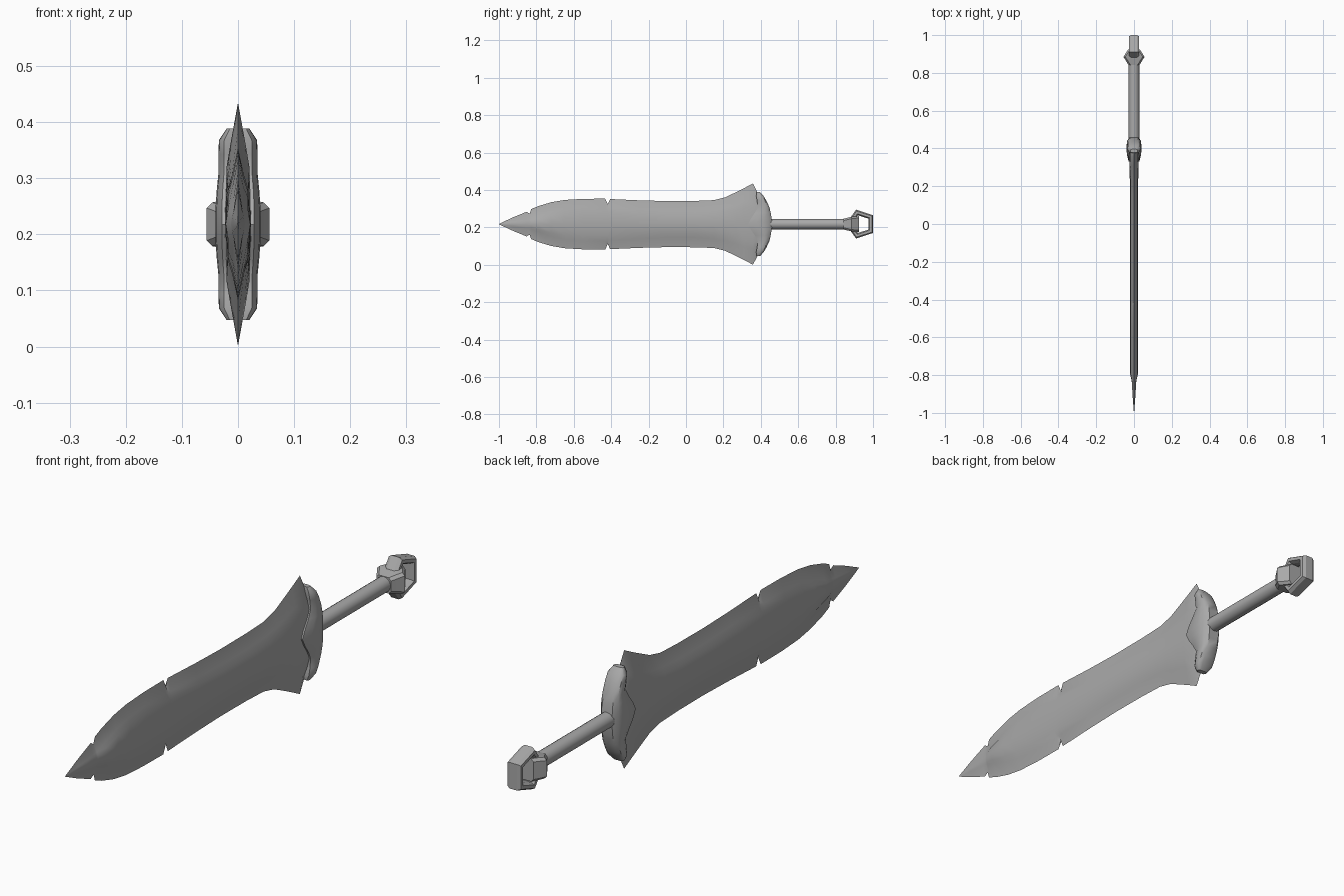
import bpy, bmesh, math

old = bpy.data.objects.get("Cube")
if old:
    bpy.data.objects.remove(old)

CZ = 0.218  # height of the sword's long axis

steel = bpy.data.materials.new("grey steel")
steel.use_nodes = True
GREY = (0.4, 0.4, 0.4, 1)
steel.diffuse_color = GREY
steel.node_tree.nodes["Principled BSDF"].inputs["Base Color"].default_value = GREY


def loft(name, sections, closed=False, angle=30):
    """Skin a list of equal-length point rings; z is relative to the axis."""
    bm = bmesh.new()
    rings = [[bm.verts.new((x, y, z + CZ)) for x, y, z in s] for s in sections]
    n = len(rings[0])
    pairs = list(zip(rings, rings[1:]))
    if closed:
        pairs.append((rings[-1], rings[0]))
    else:
        bm.faces.new(rings[0])
        bm.faces.new(rings[-1])
    for a, b in pairs:
        for i in range(n):
            j = (i + 1) % n
            bm.faces.new((a[i], a[j], b[j], b[i]))
    bmesh.ops.remove_doubles(bm, verts=bm.verts, dist=0.0002)
    bmesh.ops.recalc_face_normals(bm, faces=bm.faces)
    me = bpy.data.meshes.new(name)
    bm.to_mesh(me)
    bm.free()
    me.materials.append(steel)
    ob = bpy.data.objects.new(name, me)
    bpy.context.collection.objects.link(ob)
    bpy.ops.object.select_all(action='DESELECT')
    ob.select_set(True)
    bpy.context.view_layer.objects.active = ob
    bpy.ops.object.shade_smooth_by_angle(angle=math.radians(angle))
    return ob


# Blade: y, edge half height, core half height, thickness at core rim, at ridge
stations = [
    (-1.0, 0.001, 0.0005, 0.0004, 0.0006),
    (-0.93, 0.034, 0.012, 0.004, 0.006),
    (-0.852, 0.066, 0.022, 0.008, 0.011),
    (-0.836, 0.056, 0.024, 0.008, 0.012),
    (-0.828, 0.080, 0.026, 0.008, 0.013),
    (-0.79, 0.096, 0.040, 0.009, 0.022),
    (-0.72, 0.117, 0.066, 0.010, 0.022),
    (-0.65, 0.129, 0.082, 0.010, 0.022),
    (-0.55, 0.135, 0.090, 0.010, 0.022),
    (-0.432, 0.136, 0.090, 0.010, 0.022),
    (-0.418, 0.106, 0.088, 0.010, 0.022),
    (-0.406, 0.134, 0.088, 0.010, 0.022),
    (-0.25, 0.127, 0.078, 0.010, 0.022),
    (-0.10, 0.123, 0.072, 0.010, 0.022),
    (0.05, 0.124, 0.072, 0.010, 0.022),
    (0.15, 0.128, 0.078, 0.010, 0.022),
    (0.21, 0.143, 0.088, 0.011, 0.022),
    (0.27, 0.172, 0.105, 0.012, 0.023),
    (0.31, 0.192, 0.120, 0.013, 0.023),
    (0.358, 0.217, 0.140, 0.014, 0.024),
    (0.385, 0.165, 0.120, 0.014, 0.024),
    (0.42, 0.110, 0.080, 0.012, 0.022),
]


def blade_ring(y, e, c, rim, ridge):
    quarter = [(0, e), (rim, c), (rim + 0.65 * (ridge - rim), c * 0.72)]
    right = quarter + [(ridge, 0)] + [(x, -z) for x, z in reversed(quarter)]
    left = [(-x, z) for x, z in reversed(right[1:-1])]
    return [(x, y, z) for x, z in right + left]


loft("blade", [blade_ring(*s) for s in stations], angle=35)

# Guard: half height, front y, back y, half width; mirrored about the axis
half = [
    (0.0, 0.332, 0.460, 0.040),
    (0.03, 0.347, 0.458, 0.040),
    (0.06, 0.368, 0.453, 0.038),
    (0.09, 0.384, 0.446, 0.035),
    (0.125, 0.380, 0.430, 0.035),
    (0.15, 0.375, 0.415, 0.034),
    (0.171, 0.378, 0.396, 0.020),
]


def guard_ring(z, yf, yb, w):
    d = yb - yf
    side = [(w * 0.72, yf), (w * 0.95, yf + 0.3 * d), (w, yf + 0.6 * d),
            (w * 0.9, yf + 0.85 * d), (w * 0.55, yb)]
    return [(x, y, z) for x, y in side + [(-x, y) for x, y in reversed(side)]]


full = [(-z, a, b, w) for z, a, b, w in reversed(half[1:])] + half
loft("guard", [guard_ring(*s) for s in full], angle=40)


# Grip
def circle(y, r, n=16):
    return [(r * math.cos(2 * math.pi * i / n), y, r * math.sin(2 * math.pi * i / n))
            for i in range(n)]


loft("grip", [circle(0.44, 0.028), circle(0.86, 0.028)])


# Pommel collar: faceted block, widest in the middle
def block(y, w, h, b=0.010):
    q = [(w, h - b), (w - b, h), (b - w, h), (-w, h - b),
         (-w, b - h), (b - w, -h), (w - b, -h), (w, b - h)]
    return [(x, y, z) for x, z in q]


loft("pommel_collar", [block(0.843, 0.030, 0.029), block(0.868, 0.045, 0.035),
                       block(0.885, 0.056, 0.039), block(0.902, 0.045, 0.041),
                       block(0.925, 0.030, 0.042)], angle=25)

# Pommel ring: five-sided with a chamfered section, one corner in the collar
profile = [(0.015, 0.081), (0.027, 0.073), (0.027, 0.058),
           (0.015, 0.050), (-0.015, 0.050), (-0.027, 0.058),
           (-0.027, 0.073), (-0.015, 0.081)]
ring = []
for k in range(5):
    a = math.pi + k * math.tau / 5
    ring.append([(x, 0.9345 + r * math.cos(a), r * math.sin(a)) for x, r in profile])
loft("pommel_ring", ring, closed=True, angle=25)
